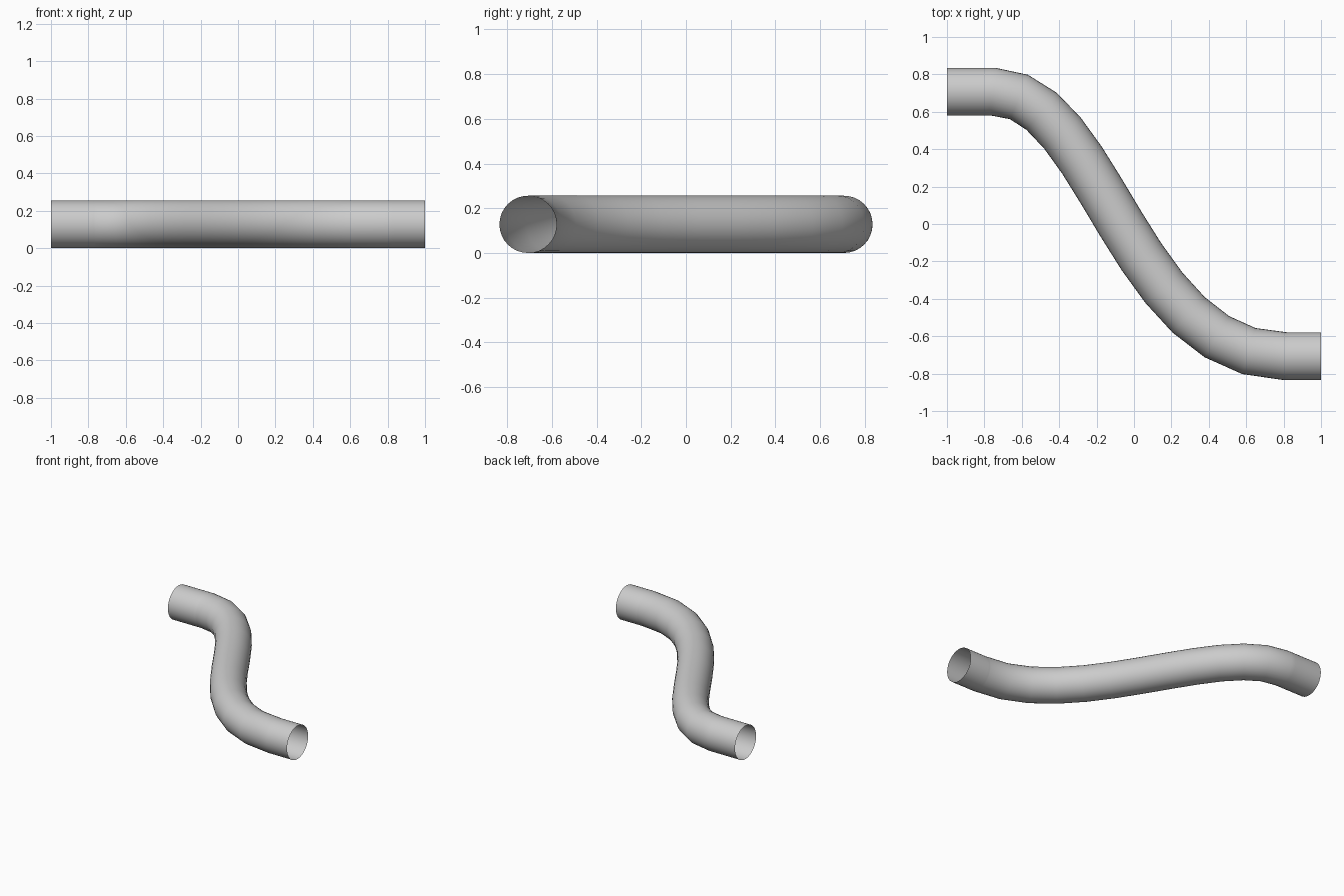
import bpy

if "Cube" in bpy.data.objects:
    bpy.data.objects.remove(bpy.data.objects["Cube"])

R = 0.128    # tube radius
Y = 0.707    # sideways offset of each straight end

# S-bend path: (left handle x, point x, right handle x, y)
path = [
    (-1.08, -1.00, -0.92, Y),
    (-0.83, -0.75, -0.177, Y),
    (-0.03, 0.81, 0.87, -Y),
    (0.94, 1.00, 1.06, -Y),
]

curve = bpy.data.curves.new("bent_pipe", 'CURVE')
curve.dimensions = '3D'
curve.resolution_u = 12
curve.bevel_depth = R
curve.bevel_resolution = 14
curve.use_fill_caps = False   # open ends

spline = curve.splines.new('BEZIER')
spline.bezier_points.add(len(path) - 1)
for p, (left, x, right, y) in zip(spline.bezier_points, path):
    p.handle_left_type = p.handle_right_type = 'FREE'
    p.co = (x, y, R)
    p.handle_left = (left, y, R)
    p.handle_right = (right, y, R)

# Pipe as a smooth open tube
pipe = bpy.data.objects.new("bent_pipe", curve)
bpy.context.collection.objects.link(pipe)
bpy.context.view_layer.objects.active = pipe
pipe.select_set(True)
bpy.ops.object.convert(target='MESH')
bpy.ops.object.shade_smooth()
